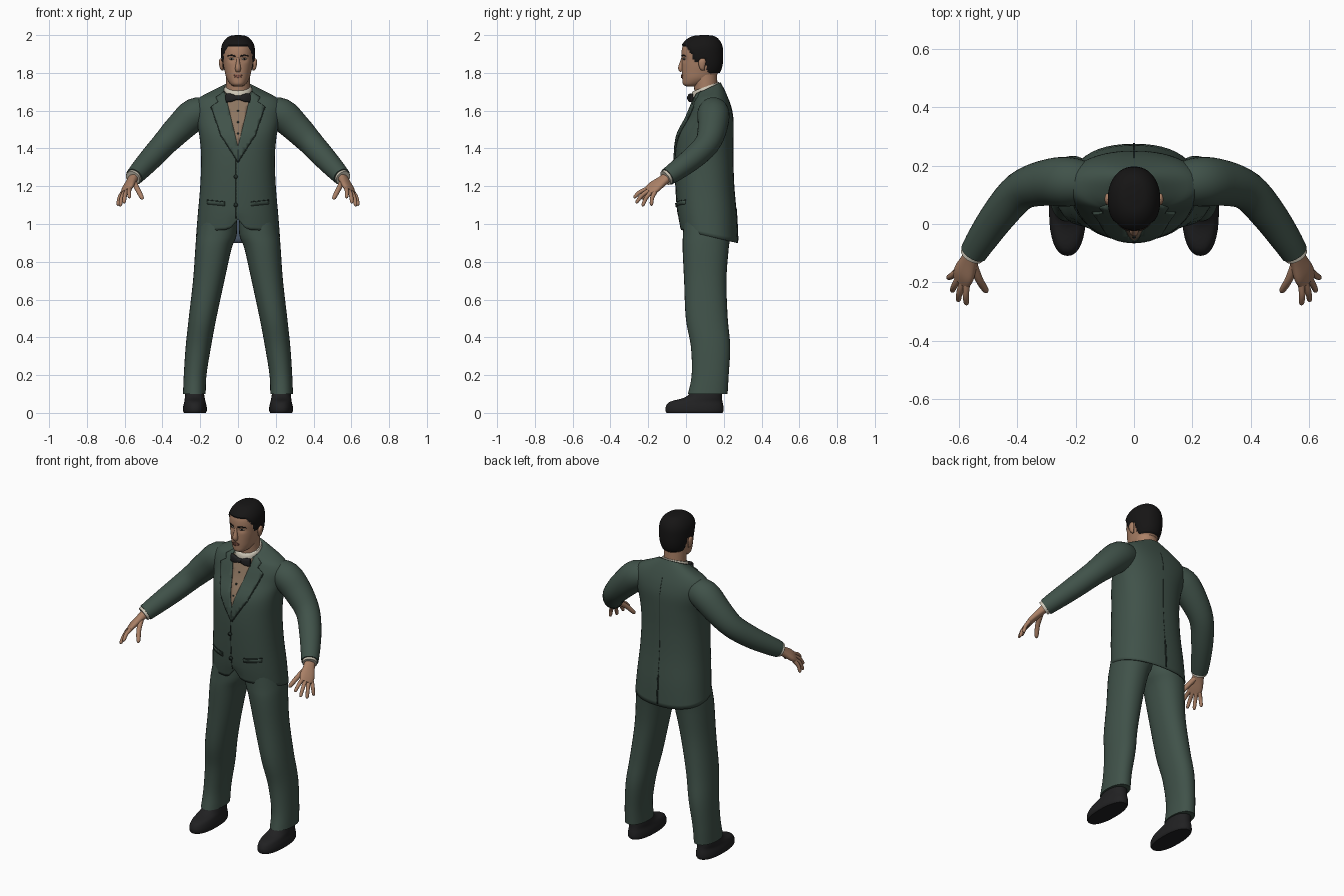
import bpy, bmesh, math
from mathutils import Vector
from mathutils.bvhtree import BVHTree

if "Cube" in bpy.data.objects:
    bpy.data.objects.remove(bpy.data.objects["Cube"])


def material(name, *rgb):
    m = bpy.data.materials.new(name)
    m.use_nodes = True
    m.diffuse_color = (*rgb, 1)
    bsdf = m.node_tree.nodes["Principled BSDF"]
    bsdf.inputs["Base Color"].default_value = (*rgb, 1)
    bsdf.inputs["Roughness"].default_value = 0.8
    return m


SUIT = material("green grey suit", .051, .084, .067)
SEAM = material("dark seam", .018, .03, .025)
LINING = material("blue grey lining", .07, .098, .141)
SKIN = material("skin", .40, .216, .133)
LIPS = material("lips", .25, .10, .07)
HAIR = material("black hair", .008, .0075, .0075)
SHOE = material("black leather", .015, .015, .016)
SHIRT = material("tan shirt", .262, .178, .117)
WHITE = material("off white", .61, .565, .468)


def finish(name, bm, *mats):
    mesh = bpy.data.meshes.new(name)
    bm.to_mesh(mesh)
    bm.free()
    for m in mats:
        mesh.materials.append(m)
    mesh.polygons.foreach_set("use_smooth", [True] * len(mesh.polygons))
    mesh.set_sharp_from_angle(angle=math.radians(50))
    ob = bpy.data.objects.new(name, mesh)
    bpy.context.collection.objects.link(ob)
    return ob


def resample(rows, k):
    """Smooth interpolation through the given sections."""
    out = []
    for i in range(len(rows) - 1):
        a, b, c, d = (rows[max(0, min(len(rows) - 1, i + j))] for j in (-1, 0, 1, 2))
        for s in range(k):
            t = s / k
            out.append([.5 * (2 * q + (r - p) * t + (2*p - 5*q + 4*r - w) * t*t
                              + (3*q - p - 3*r + w) * t**3)
                        for p, q, r, w in zip(a, b, c, d)])
    return out + [list(rows[-1])]


def loft(name, rows, *mats, seg=24, k=4, power=2, side=None, bottom=True, post=None, sx=1):
    """Rows are x, y, z, two radii and a tilt; rings are level unless side is given."""
    bm = bmesh.new()
    rows = resample([(*r, 0)[:6] for r in rows], k)
    centres = [Vector(r[:3]) for r in rows]
    rings = []
    for i, r in enumerate(rows):
        u, v = Vector((1, 0, 0)), Vector((0, 1, 0))
        if side:
            t = (centres[min(i + 1, len(rows) - 1)] - centres[max(i - 1, 0)]).normalized()
            u = (Vector(side) - t * t.dot(Vector(side))).normalized()
            v = t.cross(u)
        ring = []
        for j in range(seg):
            a = 2 * math.pi * j / seg
            c, s = (math.copysign(abs(f) ** (2 / power), f) for f in (math.cos(a), math.sin(a)))
            p = centres[i] + u * r[3] * c + v * r[4] * s + Vector((0, 0, r[5] * s))
            ring.append(bm.verts.new((p.x * sx, p.y, p.z)))
        rings.append(ring)
    for a, b in zip(rings, rings[1:]):
        for j in range(seg):
            n = (j + 1) % seg
            bm.faces.new((a[j], a[n], b[n], b[j]))
    if bottom:
        bm.faces.new(rings[0])
    bm.faces.new(rings[-1])
    bmesh.ops.recalc_face_normals(bm, faces=bm.faces)
    if post:
        post(bm)
    return finish(name, bm, *mats)


def tree_of(ob):
    return BVHTree.FromPolygons([v.co for v in ob.data.vertices],
                                [p.vertices for p in ob.data.polygons])


def patch(name, outline, tree, mat, lift=.004, back=False, step=.02):
    """Thin plate with an x, z outline, laid on a surface."""
    s = 1 if back else -1
    bm = bmesh.new()
    bm.faces.new([bm.verts.new((x, 0, z)) for x, z in outline])
    for axis in (0, 2):
        vals = [v.co[axis] for v in bm.verts]
        normal = Vector([float(i == axis) for i in range(3)])
        for i in range(1, math.ceil((max(vals) - min(vals)) / step)):
            bmesh.ops.bisect_plane(bm, geom=bm.verts[:] + bm.edges[:] + bm.faces[:],
                                   plane_co=normal * (min(vals) + i * step), plane_no=normal)
    for v in bm.verts:
        hit = tree.ray_cast(Vector((v.co.x, s, v.co.z)), Vector((0, -s, 0)))[0]
        v.co.y = (hit.y if hit else .06) + s * lift
    bm.normal_update()
    if sum(f.normal.y for f in bm.faces) * s < 0:
        bmesh.ops.reverse_faces(bm, faces=bm.faces)
    ob = finish(name, bm, mat)
    mod = ob.modifiers.new("thickness", "SOLIDIFY")
    mod.thickness, mod.offset = lift + .001, -1
    return ob


def oval(x, z, rx, rz, n=12):
    return [(x + rx * math.cos(2 * math.pi * i / n), z + rz * math.sin(2 * math.pi * i / n))
            for i in range(n)]


def box(x0, x1, z0, z1):
    return [(x0, z0), (x1, z0), (x1, z1), (x0, z1)]


# Jacket body, with the front hem cut away to a notch
def cut_notch(bm):
    for v in bm.verts:
        if v.co.y < .1 and v.co.z < 1.06:
            v.co.z += max(0, 1 - abs(v.co.x) / .045) * .055 * min(1, (1.06 - v.co.z) / .08)


jacket = loft("jacket", [
    (0, .122, .935, .222, .153, -.035), (0, .112, 1.05, .213, .157, -.01),
    (0, .10, 1.2, .20, .155), (0, .096, 1.35, .195, .154), (0, .103, 1.47, .205, .148),
    (0, .125, 1.56, .225, .125), (0, .132, 1.62, .235, .107), (0, .132, 1.665, .21, .09, .005),
    (0, .125, 1.695, .15, .077, .02), (0, .113, 1.717, .088, .07, .033)],
    SUIT, LINING, seg=48, power=2.3, bottom=False, post=cut_notch)
cloth = tree_of(jacket)
shell = jacket.modifiers.new("lining", "SOLIDIFY")
shell.thickness, shell.offset, shell.material_offset = .006, -1, 1

# Shirt front, buttons, seams
patch("shirt_front", [(-.068, 1.695), (0, 1.40), (.068, 1.695)], cloth, SHIRT, .003)
for z in (1.60, 1.54, 1.48):
    patch("shirt_button", oval(0, z, .005, .005), cloth, SEAM, .006)
patch("front_opening", box(-.012, -.008, 1.03, 1.38), cloth, SEAM, .002)
for z in (1.25, 1.10):
    patch("jacket_button", oval(-.012, z, .011, .011), cloth, SEAM, .008)
patch("back_vent", box(-.004, .004, .912, 1.08), cloth, SEAM, .003, back=True)
patch("back_seam", box(-.001, .001, 1.08, 1.66), cloth, SEAM, .001, back=True)


# Head with hair coloured and raised above a hairline
def hairline(y):
    pts = [(-1, 1.945), (.0, 1.94), (.03, 1.90), (.045, 1.855), (.07, 1.855),
           (.085, 1.875), (.10, 1.87), (.115, 1.80), (1, 1.785)]
    for (a, za), (b, zb) in zip(pts, pts[1:]):
        if y < b:
            return za + (zb - za) * (y - a) / (b - a)


def shape_head(bm):
    for v in bm.verts:
        if v.co.y < .03:
            d = ((abs(v.co.x) - .034) / .02) ** 2 + ((v.co.z - 1.873) / .014) ** 2
            v.co.y += .008 * math.exp(-d)
    bm.normal_update()
    for f in bm.faces:
        c = f.calc_center_median()
        f.material_index = int(c.z > hairline(c.y))
    for v in bm.verts:
        if all(f.material_index for f in v.link_faces):
            v.co += v.normal * .007


head = loft("head", [
    (0, .025, 1.728, .02, .022), (0, .037, 1.74, .04, .053), (0, .063, 1.77, .06, .083),
    (0, .077, 1.81, .071, .099), (0, .083, 1.85, .079, .105), (0, .083, 1.90, .083, .107),
    (0, .084, 1.94, .08, .102), (0, .088, 1.97, .065, .083), (0, .093, 1.988, .042, .055),
    (0, .097, 1.993, .012, .016)], SKIN, HAIR, seg=72, k=7, power=2.15, post=shape_head)
face = tree_of(head)
loft("nose", [(0, -.012, 1.89, .007, .008), (0, -.02, 1.86, .009, .011),
              (0, -.026, 1.825, .015, .016), (0, -.02, 1.809, .012, .011)],
     SKIN, side=(1, 0, 0))
patch("upper_lip", oval(0, 1.787, .024, .005), face, LIPS, .005, step=.006)
patch("lower_lip", oval(0, 1.779, .020, .005), face, LIPS, .006, step=.006)
loft("neck", [(0, .11, 1.63, .064, .062), (0, .105, 1.72, .063, .062),
              (0, .098, 1.80, .063, .066)], SKIN)

# Shirt collar and bow tie
loft("shirt_collar", [(0, .103, 1.685, .076, .076, .02), (0, .103, 1.715, .074, .073, .025),
                      (0, .104, 1.727, .069, .069, .025)], WHITE, seg=32)
loft("bow_knot", [(-.013, .018, 1.668, .012, .012), (.013, .018, 1.668, .012, .012)],
     SHOE, side=(0, 0, 1), power=3)

for sx, label in ((1, "left"), (-1, "right")):
    def name(part):
        return label + "_" + part

    def flip(outline):
        return [(x * sx, z) for x, z in outline]

    # Bow wing, lapel, pocket
    loft(name("bow_wing"), [(.006, .018, 1.668, .01, .008), (.035, .021, 1.668, .021, .012),
                            (.062, .03, 1.668, .024, .009)], SHOE, side=(0, 0, 1), power=3, sx=sx)
    patch(name("lapel"), flip([(.072, 1.705), (.118, 1.672), (.106, 1.648), (.142, 1.622),
                               (.09, 1.47), (0, 1.33), (0, 1.41)]), cloth, SUIT, .008)
    patch(name("lapel_edge"), flip([(.142, 1.622), (.145, 1.617), (.093, 1.467), (.002, 1.325),
                                    (0, 1.33), (.09, 1.47)]), cloth, SEAM, .002)
    patch(name("pocket_flap"), flip([(.07, 1.115), (.165, 1.125), (.165, 1.105), (.07, 1.095)]),
          cloth, SUIT, .007)
    patch(name("pocket_slit"), flip([(.07, 1.115), (.165, 1.125), (.165, 1.129), (.07, 1.119)]),
          cloth, SEAM, .004)

    # Eye, brow, ear
    patch(name("eye"), flip(oval(.034, 1.874, .013, .005)), face, WHITE, .002, step=.006)
    patch(name("iris"), flip(oval(.034, 1.874, .005, .005)), face, HAIR, .003, step=.006)
    patch(name("brow"), flip([(.014, 1.885), (.036, 1.891), (.056, 1.886), (.054, 1.892),
                              (.036, 1.897), (.014, 1.892)]), face, HAIR, .003, step=.006)
    loft(name("ear"), [(.082, .09, 1.812, .004, .007), (.087, .085, 1.825, .009, .013),
                       (.090, .085, 1.855, .011, .02), (.091, .088, 1.872, .007, .014),
                       (.09, .088, 1.877, .002, .004)], SKIN, sx=sx)

    # Trouser leg and shoe
    loft(name("trouser_leg"), [
        (.231, .115, .10, .060, .105), (.227, .128, .2, .060, .098), (.210, .13, .35, .067, .104),
        (.188, .11, .5, .073, .111), (.155, .102, .7, .083, .112), (.130, .104, .87, .096, .122),
        (.112, .11, .95, .106, .126), (.10, .11, 1.1, .09, .12)], SUIT, seg=32, power=2.2, sx=sx)
    loft(name("shoe"), [
        (.228, .045, 0, .058, .148), (.228, .045, .012, .063, .154), (.228, .046, .035, .062, .152),
        (.228, .055, .06, .056, .138), (.229, .095, .085, .052, .095), (.23, .12, .14, .045, .07)],
        SHOE, seg=32, power=2.3, sx=sx)

    # Sleeve and cuff
    arm = [(.14, .14, 1.60, .065), (.225, .145, 1.583, .085), (.31, .14, 1.508, .078),
           (.39, .112, 1.425, .067), (.46, .035, 1.348, .061), (.52, -.05, 1.283, .053),
           (.55, -.098, 1.25, .047)]
    loft(name("sleeve"), [(*p, p[3]) for p in arm], SUIT, seg=28, side=(0, 0, 1), sx=sx)
    loft(name("cuff"), [(.54, -.08, 1.262, .04, .04), (.557, -.109, 1.243, .041, .041)],
         WHITE, side=(0, 0, 1), sx=sx)

    # Hand: palm, four fingers, thumb
    across = (.04, .043, -.02)
    loft(name("palm"), [(.55, -.095, 1.25, .028, .024), (.565, -.128, 1.226, .033, .021),
                        (.583, -.17, 1.195, .042, .018), (.593, -.198, 1.172, .036, .012)],
         SKIN, side=across, sx=sx, power=2.4)
    fingers = {"index": ((.573, -.200, 1.188), (.575, -.278, 1.14)),
               "middle": ((.586, -.192, 1.180), (.604, -.266, 1.112)),
               "ring": ((.599, -.180, 1.173), (.625, -.232, 1.095)),
               "little": ((.610, -.165, 1.168), (.638, -.185, 1.098)),
               "thumb": ((.553, -.135, 1.225), (.505, -.235, 1.132))}
    for finger, ends in fingers.items():
        a, b = map(Vector, ends)
        mid = a.lerp(b, .5) + Vector((.003, -.004, .006))
        thick = .015 if finger == "thumb" else .012
        loft(name(finger + "_finger"),
             [(*a, thick, thick), (*mid, thick * .9, thick * .9),
              (*a.lerp(b, .9), thick * .75, thick * .75), (*b, .003, .003)],
             SKIN, seg=12, side=across, sx=sx)
